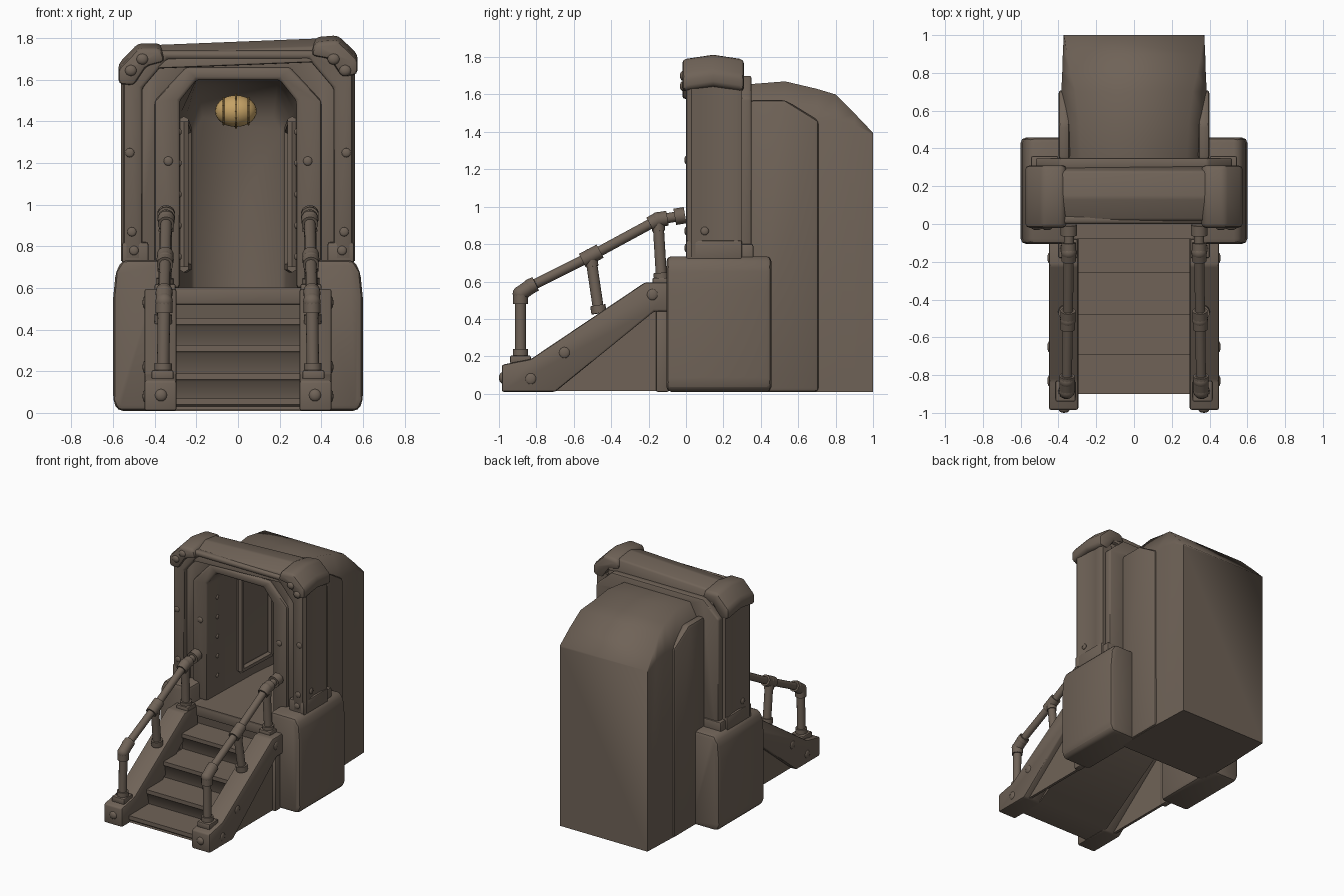
import bpy, bmesh, math
from mathutils import Vector, Matrix

if "Cube" in bpy.data.objects:
    bpy.data.objects.remove(bpy.data.objects["Cube"], do_unlink=True)


def material(name, rgb):
    m = bpy.data.materials.new(name)
    m.use_nodes = True
    m.diffuse_color = (*rgb, 1)
    m.node_tree.nodes["Principled BSDF"].inputs["Base Color"].default_value = (*rgb, 1)
    return m


BROWN = material("weathered_brown", (0.16, 0.124, 0.096))
GOLD = material("lamp_gold", (0.56, 0.36, 0.13))
DARK_GOLD = material("lamp_cage_gold", (0.38, 0.24, 0.085))


def finish(bm, name, mat=BROWN, mirror=False, bevel=0.0, inward=False, smooth=0.7):
    """Bevel, smooth by angle and link a finished mesh."""
    bmesh.ops.recalc_face_normals(bm, faces=bm.faces)
    if bevel:
        sharp = [e for e in bm.edges if e.is_manifold and e.calc_face_angle() > 0.35]
        bmesh.ops.bevel(bm, geom=sharp, offset=bevel, segments=2, profile=0.5,
                        affect='EDGES', clamp_overlap=True)
    if inward:
        bmesh.ops.reverse_faces(bm, faces=bm.faces)
    for f in bm.faces:
        f.smooth = True
    for e in bm.edges:
        e.smooth = e.is_manifold and e.calc_face_angle() < smooth
    me = bpy.data.meshes.new(name)
    bm.to_mesh(me)
    bm.free()
    me.materials.append(mat)
    ob = bpy.data.objects.new(name, me)
    bpy.context.scene.collection.objects.link(ob)
    if mirror:
        ob.modifiers.new("Mirror", 'MIRROR').use_mirror_merge = False


PLACE = {'x': lambda p, t: (t, p[0], p[1]),
         'y': lambda p, t: (p[0], t, p[1]),
         'z': lambda p, t: (p[0], p[1], t)}


def prism(name, pts, axis, a, b, bevel=0.0, mirror=False, tilt=0.0, crown=0.0):
    """Extrude a profile from a to b along an axis; crown lifts the middle depth."""
    bm = bmesh.new()
    lo, hi = ([bm.verts.new(PLACE[axis](p, t)) for p in pts] for t in (a, b))
    bm.faces.new(lo)
    bm.faces.new(hi[::-1])
    for i in range(len(pts)):
        j = (i + 1) % len(pts)
        bm.faces.new((lo[i], lo[j], hi[j], hi[i]))
    if crown:
        mid = (a + b) / 2
        bmesh.ops.bisect_plane(bm, geom=bm.verts[:] + bm.edges[:] + bm.faces[:],
                               plane_co=(0, mid, 0), plane_no=(0, 1, 0))
        for v in bm.verts:
            if abs(v.co.y - mid) < 0.001:
                v.co.z += crown
    for v in bm.verts:
        v.co.z += tilt * v.co.x
    finish(bm, name, mirror=mirror, bevel=bevel)


def box(name, x, y, z, bevel=0.0, mirror=False):
    pts = [(y[0], z[0]), (y[1], z[0]), (y[1], z[1]), (y[0], z[1])]
    prism(name, pts, 'x', x[0], x[1], bevel, mirror)


def arch(w, wt, z0, zs, zt):
    """Arch outline with chamfered shoulders, right foot to left foot."""
    half = [(w, z0), (w, zs), (wt, zt)]
    return half + [(-x, z) for x, z in reversed(half)]


def ring(name, outer, inner, y0, y1, bevel):
    prism(name, outer + inner[::-1], 'y', y0, y1, bevel)


def loft(name, sections, inward=False):
    bm = bmesh.new()
    rows = [[bm.verts.new((x, y, z)) for x, z in arch(*s)] for y, *s in sections]
    for a, b in zip(rows, rows[1:]):
        for i in range(6):
            j = (i + 1) % 6
            bm.faces.new((a[i], a[j], b[j], b[i]))
    bm.faces.new(rows[-1])
    finish(bm, name, inward=inward, smooth=1.25)


def add_rod(bm, a, b, r, sides=14):
    a, b = Vector(a), Vector(b)
    d = b - a
    m = Matrix.Translation((a + b) / 2) @ d.to_track_quat('Z', 'Y').to_matrix().to_4x4()
    bmesh.ops.create_cone(bm, cap_ends=True, segments=sides, radius1=r, radius2=r,
                          depth=d.length, matrix=m)


def add_ball(bm, c, size, seg=12):
    m = Matrix.Translation(c) @ Matrix.Diagonal((*size, 1))
    bmesh.ops.create_uvsphere(bm, u_segments=seg, v_segments=seg // 2 + 2, radius=1, matrix=m)


def bolts(name, centres, r, size):
    bm = bmesh.new()
    for c in centres:
        add_ball(bm, c, [r * k for k in size])
    finish(bm, name, mirror=True)


# Rear cabin shell with a sloping roof, and its hollow interior
loft("cabin_shell", [(0.34, 0.38, 0.28, 0.01, 1.47, 1.655), (0.53, 0.385, 0.29, 0.01, 1.48, 1.67),
                     (0.70, 0.385, 0.31, 0.01, 1.46, 1.63), (0.80, 0.38, 0.335, 0.01, 1.46, 1.60),
                     (0.90, 0.377, 0.355, 0.01, 1.44, 1.50), (1.0, 0.372, 0.37, 0.01, 1.38, 1.395)])
loft("cabin_interior", [(0.05, 0.285, 0.2, 0.6, 1.5, 1.6), (0.6, 0.27, 0.2, 0.6, 1.45, 1.6),
                        (0.78, 0.25, 0.19, 0.6, 1.42, 1.575), (0.87, 0.23, 0.18, 0.6, 1.4, 1.51),
                        (0.93, 0.21, 0.17, 0.6, 1.35, 1.42)], inward=True)
prism("cabin_side_rib", [(0.34, 0.01), (0.71, 0.01), (0.71, 1.46), (0.53, 1.57), (0.34, 1.57)],
      'x', 0.34, 0.4, 0.02, True)
box("cabin_front_plate", (-0.38, 0.38), (0.32, 0.36), (0.01, 0.6))
box("cabin_floor", (-0.29, 0.29), (0.1, 0.93), (0.54, 0.602))
box("landing", (-0.36, 0.36), (-0.08, 0.36), (0.52, 0.6), 0.01)

# Framed openings on the inner side walls
bm = bmesh.new()
corners = [(0.26, 0.4, 0.7), (0.245, 0.74, 0.7), (0.245, 0.74, 1.36), (0.26, 0.4, 1.4)]
for a, b in zip(corners, corners[1:] + corners[:1]):
    add_rod(bm, a, b, 0.025, 6)
finish(bm, "inner_side_frames", mirror=True)

# Portal: layered arches with concave side cheeks
ring("portal_front_arch", arch(0.55, 0.46, 0.73, 1.63, 1.74), arch(0.46, 0.34, 0.73, 1.56, 1.70), 0.0, 0.05, 0.015)
ring("portal_core_arch", arch(0.5, 0.42, 0.7, 1.62, 1.72), arch(0.37, 0.23, 0.7, 1.5, 1.65), 0.04, 0.28, 0.01)
ring("portal_rear_flange", arch(0.52, 0.39, 0.6, 1.58, 1.7), arch(0.285, 0.2, 0.6, 1.5, 1.6), 0.29, 0.35, 0.012)
ring("door_surround", arch(0.4, 0.25, 0.6, 1.5, 1.66), arch(0.28, 0.2, 0.6, 1.5, 1.6), 0.02, 0.3, 0.015)
cheek = [(0.46, 0.01), (0.55, 0.01), (0.562, 0.03), (0.552, 0.08), (0.54, 0.15), (0.545, 0.22),
         (0.553, 0.27), (0.545, 0.3), (0.46, 0.3)]
prism("portal_side_cheeks", cheek, 'z', 0.73, 1.65, 0, True)
box("portal_feet", (0.43, 0.558), (0.0, 0.3), (0.7, 0.82), 0.012, True)
box("portal_rear_feet", (0.4, 0.545), (0.28, 0.36), (0.7, 0.8), 0.01, True)

# Slightly tilted roof beam and heavy crowned corner caps
prism("roof_beam", [(0.0, 1.67), (0.02, 1.745), (0.14, 1.785), (0.28, 1.765), (0.31, 1.67)],
      'x', -0.45, 0.45, 0.012, tilt=0.04)
cap = [(0.575, 1.6), (0.575, 1.675), (0.48, 1.77), (0.37, 1.765), (0.35, 1.7), (0.44, 1.68), (0.5, 1.59)]
for side, s in (("left", 1), ("right", -1)):
    prism(side + "_corner_cap", [(s * x, z) for x, z in cap], 'y', -0.02, 0.31, 0.022, tilt=0.04, crown=0.025)
bolts("cap_knobs", [(0.46, -0.015, 1.7), (0.515, -0.015, 1.645)], 0.03, (1, 0.6, 0.9))

# Side plinths
base = [(0.34, 0.01), (0.58, 0.01), (0.6, 0.06), (0.6, 0.55), (0.587, 0.68), (0.555, 0.735), (0.34, 0.735)]
prism("side_plinths", base, 'y', -0.105, 0.457, 0.05, True)

# Steps with overhanging nosings
nosing = [(-0.9, 0.07), (-0.69, 0.19), (-0.48, 0.325), (-0.26, 0.455), (-0.08, 0.602)]
profile = [(-0.89, 0.015)]
for (y, z), (ny, nz) in zip(nosing, nosing[1:] + [(0.12, 0.6)]):
    profile += [(y + 0.012, z - 0.04), (y, z - 0.03), (y, z), (ny + 0.03, z)]
profile += [(0.1, 0.5), (-0.08, 0.4), (-0.68, 0.015)]
prism("steps", profile, 'x', -0.31, 0.31)

# Sloped stringers and recessed infill panels
stringer = [(-0.985, 0.01), (-0.985, 0.155), (-0.83, 0.185), (-0.22, 0.595), (-0.06, 0.595),
            (-0.06, 0.44), (-0.17, 0.44), (-0.7, 0.01)]
prism("stringers", stringer, 'x', 0.295, 0.45, 0.012, True)
prism("stair_side_panels", [(-0.72, 0.015), (-0.05, 0.015), (-0.05, 0.47), (-0.17, 0.47)],
      'x', 0.385, 0.405, 0, True)
box("panel_posts", (0.38, 0.43), (-0.16, -0.09), (0.01, 0.46), 0.01, True)
bolts("stringer_bolts", [(0.448, -0.83, 0.08), (0.448, -0.65, 0.22), (0.448, -0.18, 0.53)], 0.03, (0.35, 1, 1))
bolts("stringer_front_bolts", [(0.37, -0.982, 0.085)], 0.03, (1, 0.6, 1))

# Handrails: tubes, thick couplings, elbows and foot plates
lower, middle, upper, end = (0.355, -0.885, 0.535), (0.35, -0.51, 0.735), (0.345, -0.15, 0.93), (0.345, -0.005, 0.955)
feet = [(0.36, -0.885, 0.19), (0.36, -0.465, 0.43), (0.35, -0.13, 0.6)]
bend = (0.355, -0.83, 0.575)
bm = bmesh.new()
for a, b in zip((lower, bend, middle, upper), (bend, middle, upper, end)):
    add_rod(bm, a, b, 0.027)
for top, foot in zip((lower, middle, upper), feet):
    add_rod(bm, foot, top, 0.03)
finish(bm, "handrail_tubes", mirror=True)

bm = bmesh.new()


def sleeve(a, b, t0, t1, r=0.04):
    a, b = Vector(a), Vector(b)
    add_rod(bm, a.lerp(b, t0), a.lerp(b, t1), r)


sleeve(feet[0], lower, 0.84, 1)
sleeve(lower, bend, 0, 1)
sleeve(bend, middle, 0, 0.08)
sleeve(bend, middle, 0.86, 1)
sleeve(middle, upper, 0, 0.14)
sleeve(middle, feet[1], 0, 0.18, 0.035)
sleeve(middle, upper, 0.88, 1)
sleeve(upper, end, 0, 0.35)
sleeve(upper, end, 0.62, 1, 0.044)
sleeve(upper, feet[2], 0, 0.18, 0.035)
for joint in (lower, bend, middle, upper):
    add_ball(bm, joint, (0.042, 0.042, 0.042))
for foot, top in zip(feet, (lower, middle, upper)):
    sleeve(foot, top, 0, 0.14, 0.042)
finish(bm, "handrail_couplings", mirror=True)
box("front_foot_plates", (0.31, 0.415), (-0.94, -0.83), (0.16, 0.205), 0.008, True)
box("rear_foot_plates", (0.3, 0.4), (-0.18, -0.08), (0.58, 0.62), 0.008, True)

# Frame rivets
bolts("frame_bolts", [(0.52, 0, 1.25), (0.51, 0, 0.87), (0.5, 0, 0.78), (0.335, 0.02, 1.21)], 0.022, (1, 0.4, 1))
bolts("jamb_rivets", [(0.28, 0.15, 0.75 + 0.15 * i) for i in range(5)], 0.016, (0.6, 1, 1))
bolts("side_bolts", [(0.552, 0.1, 0.87)], 0.022, (0.4, 1, 1))

# Caged lamp against the cabin's rear wall
centre = Vector((-0.01, 0.8, 1.45))
bm = bmesh.new()
add_ball(bm, centre, (0.1, 0.08, 0.076), 24)
finish(bm, "lamp_globe", GOLD)
bm = bmesh.new()
for k in (-0.6, 0, 0.6):
    r = math.sqrt(1 - k * k)
    loop = [centre + Vector((0.1 * k, 0.083 * r * math.cos(t), 0.079 * r * math.sin(t)))
            for t in (i * math.tau / 16 for i in range(16))]
    for a, b in zip(loop, loop[1:] + loop[:1]):
        add_rod(bm, a, b, 0.006, 6)
finish(bm, "lamp_cage", DARK_GOLD)
